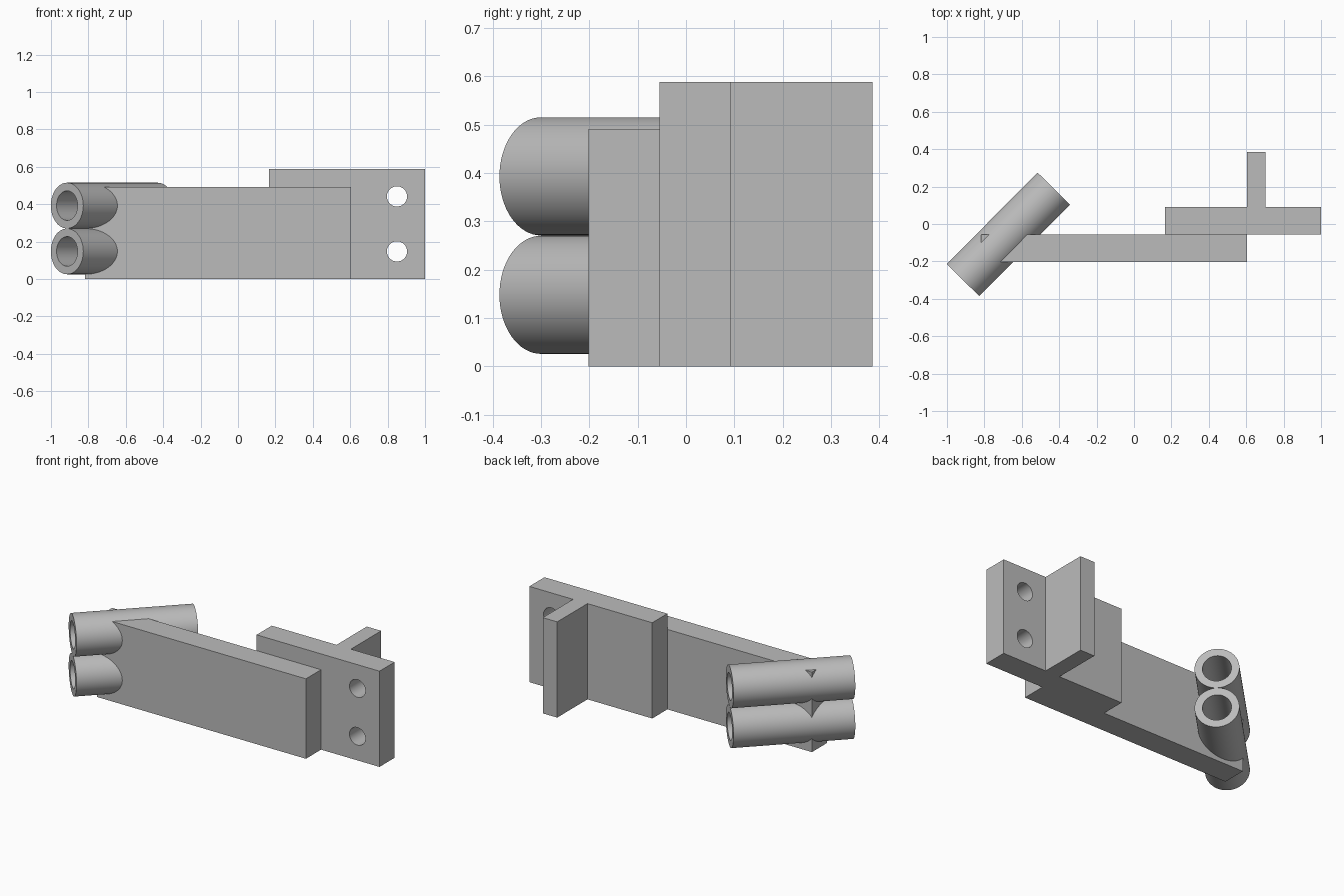
import bpy
from math import radians
from mathutils import Vector

cube = bpy.data.objects.get("Cube")
if cube:
    bpy.data.objects.remove(cube, do_unlink=True)

grey = bpy.data.materials.new("plain grey")
grey.use_nodes = True
COLOUR = (0.5, 0.5, 0.5, 1)
grey.diffuse_color = COLOUR
grey.node_tree.nodes["Principled BSDF"].inputs["Base Color"].default_value = COLOUR


def box(name, low, high):
    low, high = Vector(low), Vector(high)
    bpy.ops.mesh.primitive_cube_add(size=1, location=(low + high) / 2)
    obj = bpy.context.object
    obj.name = name
    obj.scale = high - low
    bpy.ops.object.transform_apply(location=False, rotation=False, scale=True)
    obj.data.materials.append(grey)
    return obj


def rod(name, start, end, radius):
    start, end = Vector(start), Vector(end)
    axis = end - start
    bpy.ops.mesh.primitive_cylinder_add(
        vertices=64, radius=radius, depth=axis.length, location=(start + end) / 2,
        rotation=axis.to_track_quat("Z", "Y").to_euler())
    obj = bpy.context.object
    obj.name = name
    obj.data.materials.append(grey)
    return obj


def cut(obj, cutter):
    mod = obj.modifiers.new("hole", "BOOLEAN")
    mod.operation = "DIFFERENCE"
    mod.solver = "EXACT"
    mod.object = cutter
    bpy.ops.object.select_all(action="DESELECT")
    bpy.context.view_layer.objects.active = obj
    obj.select_set(True)
    bpy.ops.object.modifier_apply(modifier=mod.name)


# Flat bars: long arm, mounting plate and the rib behind it
arm = box("arm", (-0.817, -0.202, 0), (0.603, -0.055, 0.491))
plate = box("mounting_plate", (0.165, -0.055, 0), (1, 0.092, 0.588))
rib = box("rear_rib", (0.605, 0.092, 0), (0.703, 0.386, 0.588))

# Screw holes through the mounting plate
for z in (0.148, 0.442):
    cutter = rod("screw_hole_cutter", (0.85, -0.2, z), (0.85, 0.2, z), 0.054)
    cut(plate, cutter)
    bpy.data.objects.remove(cutter, do_unlink=True)

# Two stacked tubes, set diagonally, with clear bores
tubes = []
for name, z in (("lower_tube", 0.148), ("upper_tube", 0.393)):
    start, end = Vector((-0.914, -0.3, z)), Vector((-0.429, 0.185 + 0.004, z))
    overrun = (end - start) * 0.1
    tube = rod(name, start, end, 0.1222)
    cutter = rod("bore_cutter", start - overrun, end + overrun, 0.079)
    for obj in (tube, arm):
        cut(obj, cutter)
    bpy.data.objects.remove(cutter, do_unlink=True)
    tubes.append(tube)

# Round walls shade smoothly, edges stay sharp
for obj in [arm, plate] + tubes:
    bpy.ops.object.select_all(action="DESELECT")
    bpy.context.view_layer.objects.active = obj
    obj.select_set(True)
    bpy.ops.object.shade_smooth_by_angle(angle=radians(30))
